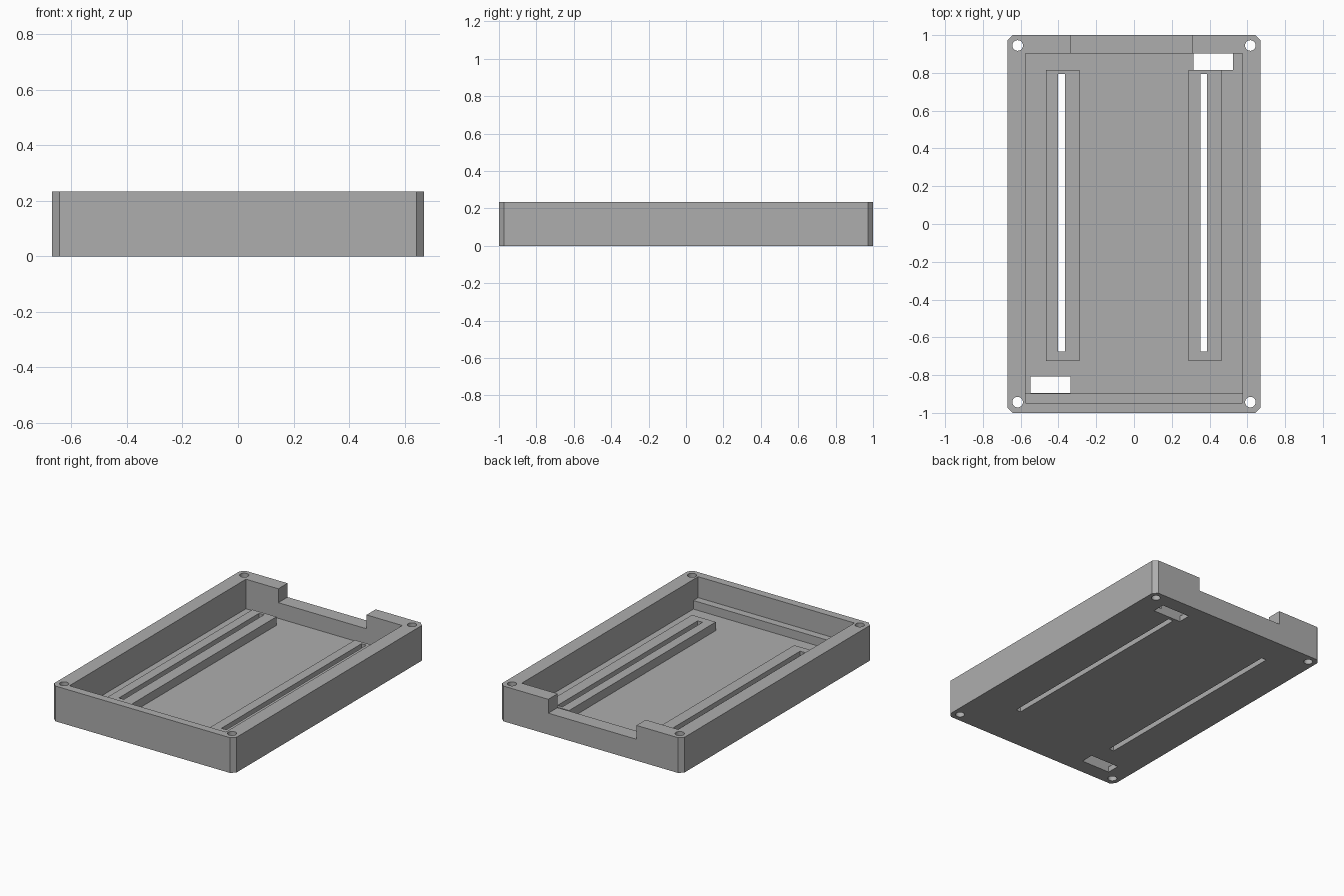
import bpy
import bmesh
import math

if "Cube" in bpy.data.objects:
    bpy.data.objects.remove(bpy.data.objects["Cube"], do_unlink=True)

HALF_X, HALF_Y, HEIGHT = 0.67, 1.0, 0.234
FLOOR, RAIL_TOP, NOTCH_Z = 0.038, 0.095, 0.142
BELOW, ABOVE = -0.1, 0.4

grey = bpy.data.materials.new("plain grey")
grey.use_nodes = True
colour = (0.42, 0.42, 0.42, 1)
grey.diffuse_color = colour
grey.node_tree.nodes["Principled BSDF"].inputs["Base Color"].default_value = colour


def add_object(name, bm):
    mesh = bpy.data.meshes.new(name)
    bmesh.ops.recalc_face_normals(bm, faces=bm.faces)
    bm.to_mesh(mesh)
    bm.free()
    mesh.materials.append(grey)
    obj = bpy.data.objects.new(name, mesh)
    bpy.context.collection.objects.link(obj)
    return obj


def prism(name, outline, z0, z1):
    bm = bmesh.new()
    face = bm.faces.new([bm.verts.new((x, y, z0)) for x, y in outline])
    top = bmesh.ops.extrude_face_region(bm, geom=[face])["geom"]
    verts = [v for v in top if isinstance(v, bmesh.types.BMVert)]
    bmesh.ops.translate(bm, verts=verts, vec=(0, 0, z1 - z0))
    return add_object(name, bm)


def box(name, x0, x1, y0, y1, z0, z1):
    return prism(name, [(x0, y0), (x1, y0), (x1, y1), (x0, y1)], z0, z1)


def combine(target, tool, operation):
    mod = target.modifiers.new(tool.name, "BOOLEAN")
    mod.operation, mod.solver, mod.object = operation, "EXACT", tool
    bpy.context.view_layer.objects.active = target
    bpy.ops.object.modifier_apply(modifier=mod.name)
    bpy.data.objects.remove(tool, do_unlink=True)


# Outer block with chamfered vertical corners
c = 0.028
outline = []
for sx, sy in ((1, 1), (-1, 1), (-1, -1), (1, -1)):
    pair = [(sx * HALF_X, sy * (HALF_Y - c)), (sx * (HALF_X - c), sy * HALF_Y)]
    outline += pair if sx * sy > 0 else pair[::-1]
tray = prism("tray", outline, 0, HEIGHT)

# Hollow, rear notch and the two floor windows
for cut in (
    box("cavity", -0.574, 0.574, -0.947, 0.903, FLOOR, ABOVE),
    box("rear_notch", -0.336, 0.311, 0.8, 1.1, NOTCH_Z, ABOVE),
    box("rear_window", 0.314, 0.523, 0.816, 0.902, BELOW, 0.07),
    box("front_window", -0.547, -0.336, -0.896, -0.808, BELOW, 0.07),
):
    combine(tray, cut, "DIFFERENCE")

# Raised rails and front ledge, sunk slightly into the tray
for part in (
    box("right_rail", -0.465, -0.288, -0.724, 0.815, 0.02, RAIL_TOP),
    box("left_rail", 0.288, 0.463, -0.724, 0.815, 0.02, RAIL_TOP),
    box("front_ledge", -0.6, 0.6, -0.97, -0.897, 0.02, RAIL_TOP),
):
    combine(tray, part, "UNION")

# Long slots through the rails
for x in (-0.384, 0.369):
    combine(tray, box("slot", x - 0.018, x + 0.018, -0.675, 0.795, BELOW, ABOVE), "DIFFERENCE")

# Screw holes in the corners
for x in (-0.616, 0.616):
    for y in (-0.943, 0.945):
        ring = [(x + 0.028 * math.cos(math.tau * i / 32), y + 0.028 * math.sin(math.tau * i / 32))
                for i in range(32)]
        combine(tray, prism("screw_hole", ring, BELOW, ABOVE), "DIFFERENCE")

# Crisp edges, smooth hole walls
bpy.ops.object.select_all(action="DESELECT")
tray.select_set(True)
bpy.context.view_layer.objects.active = tray
bpy.ops.object.shade_smooth_by_angle(angle=math.radians(25))
